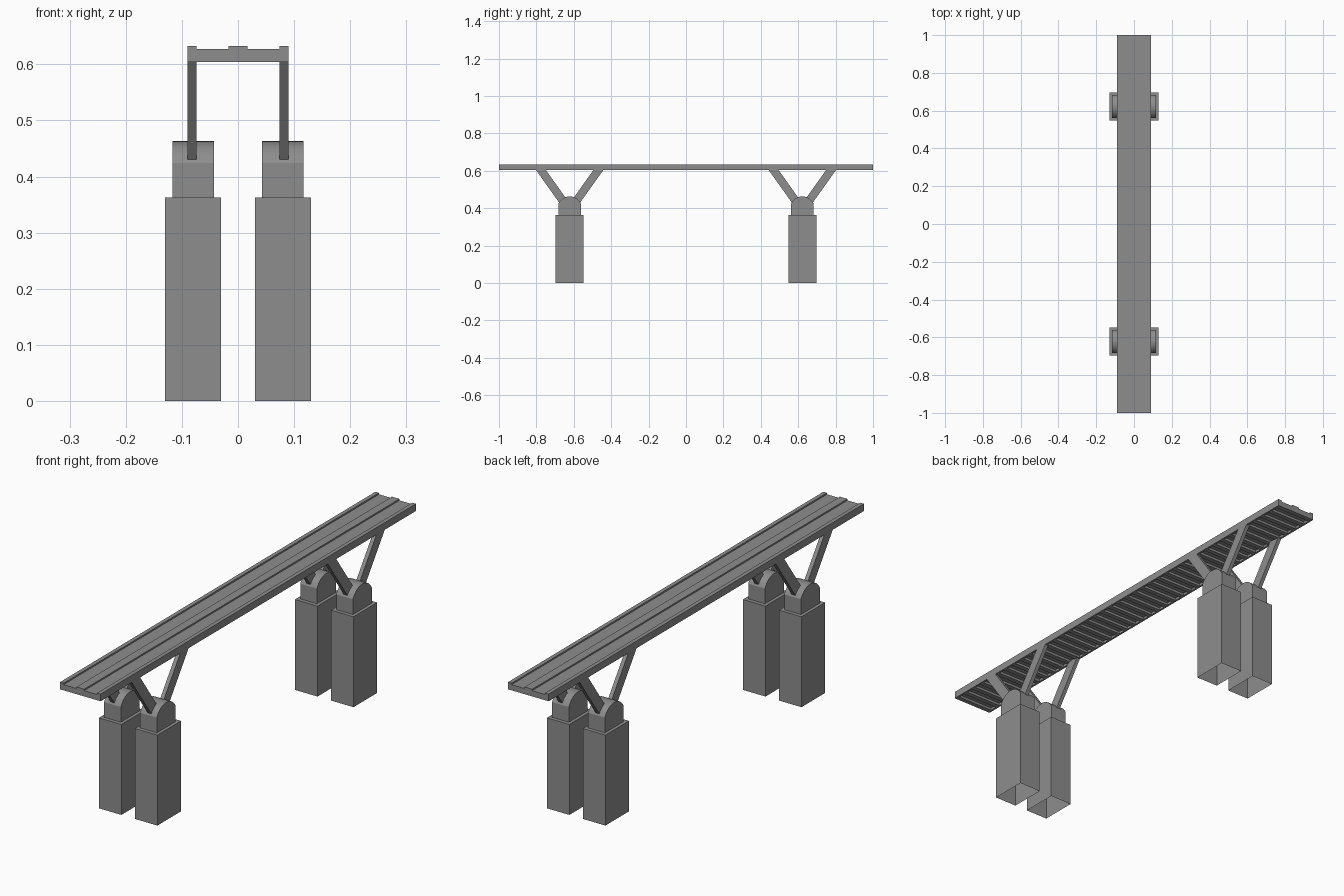
import bpy, bmesh, math
from mathutils import Vector

cube = bpy.data.objects.get("Cube")
if cube:
    bpy.data.objects.remove(cube)

grey = bpy.data.materials.new("concrete grey")
grey.use_nodes = True
COLOUR = (0.27, 0.27, 0.27, 1)
grey.diffuse_color = COLOUR
grey.node_tree.nodes["Principled BSDF"].inputs["Base Color"].default_value = COLOUR


def finish(name, bm):
    bmesh.ops.recalc_face_normals(bm, faces=bm.faces)
    mesh = bpy.data.meshes.new(name)
    bm.to_mesh(mesh)
    bm.free()
    mesh.materials.append(grey)
    obj = bpy.data.objects.new(name, mesh)
    bpy.context.collection.objects.link(obj)
    return obj


def extrude(name, points, offset):
    """Prism made by sweeping a closed outline along an offset."""
    bm = bmesh.new()
    face = bm.faces.new([bm.verts.new(p) for p in points])
    new = bmesh.ops.extrude_face_region(bm, geom=[face], use_keep_orig=True)["geom"]
    moved = [v for v in new if isinstance(v, bmesh.types.BMVert)]
    bmesh.ops.translate(bm, verts=moved, vec=offset)
    return finish(name, bm)


def box(name, x, y, z):
    outline = [(x[0], y[0], z[0]), (x[1], y[0], z[0]), (x[1], y[1], z[0]), (x[0], y[1], z[0])]
    return extrude(name, outline, (0, 0, z[1] - z[0]))


# Deck slab with three raised strips along the top
BASE, SOFFIT, ROAD, KERB, HALF = 0.604, 0.614, 0.627, 0.633, 0.09
right = [(0.017, ROAD), (0.017, KERB), (-0.017, KERB), (-0.017, ROAD)]
profile = [(-HALF, SOFFIT), (HALF, SOFFIT), (HALF, KERB), (0.074, KERB), (0.074, ROAD)]
profile += right + [(-0.074, ROAD), (-0.074, KERB), (-HALF, KERB)]
extrude("deck", [(x, -1, z) for x, z in profile], (0, 2, 0))

# Edge beams and cross ribs under the deck
for side, label in ((1, "left"), (-1, "right")):
    xs = sorted((side * 0.082, side * HALF))
    box(label + "_edge_beam", xs, (-1, 1), (BASE, SOFFIT))
RIBS, RIB = 40, 0.02
for i in range(RIBS + 1):
    y = -1 + RIB / 2 + i * (2 - RIB) / RIBS
    box(f"cross_rib_{i}", (-0.082, 0.082), (y - RIB / 2, y + RIB / 2), (BASE, SOFFIT))


def pier(name, x, y):
    # Hollow column, open underneath
    column = box(name + "_column", (x - 0.05, x + 0.05), (y - 0.075, y + 0.075), (0, 0.363))
    bm = bmesh.new()
    bm.from_mesh(column.data)
    bottom = [f for f in bm.faces if f.calc_center_median().z < 0.01]
    bmesh.ops.delete(bm, geom=bottom, context='FACES_ONLY')
    bm.to_mesh(column.data)
    bm.free()

    # Cap with a rounded top
    half, spring, rise = 0.06, 0.424, 0.039
    radius = (half ** 2 + rise ** 2) / (2 * rise)
    sweep = math.asin(half / radius)
    outline = [(-half, 0.363), (half, 0.363)]
    for k in range(17):
        a = sweep * (1 - k / 8)
        outline.append((radius * math.sin(a), spring + rise - radius + radius * math.cos(a)))
    cap = extrude(name + "_cap", [(x - 0.037, y + u, z) for u, z in outline], (0.074, 0, 0))
    bpy.ops.object.select_all(action='DESELECT')
    cap.select_set(True)
    bpy.context.view_layer.objects.active = cap
    bpy.ops.object.shade_smooth_by_angle(angle=math.radians(25))

    # Pair of sloping struts that carry the deck
    sx = math.copysign(0.082, x)
    for d, label in ((-1, "front"), (1, "back")):
        top, foot = BASE + 0.004, 0.42
        outline = [(0.183, top), (0.130, top), (-0.004, foot), (0.049, foot)]
        extrude(f"{name}_{label}_strut",
                [(sx - 0.008, y + d * u, z) for u, z in outline], (0.016, 0, 0))


for y, end in ((-0.622, "front"), (0.622, "back")):
    for x, side in ((0.08, "left"), (-0.08, "right")):
        pier(f"{end}_{side}", x, y)
